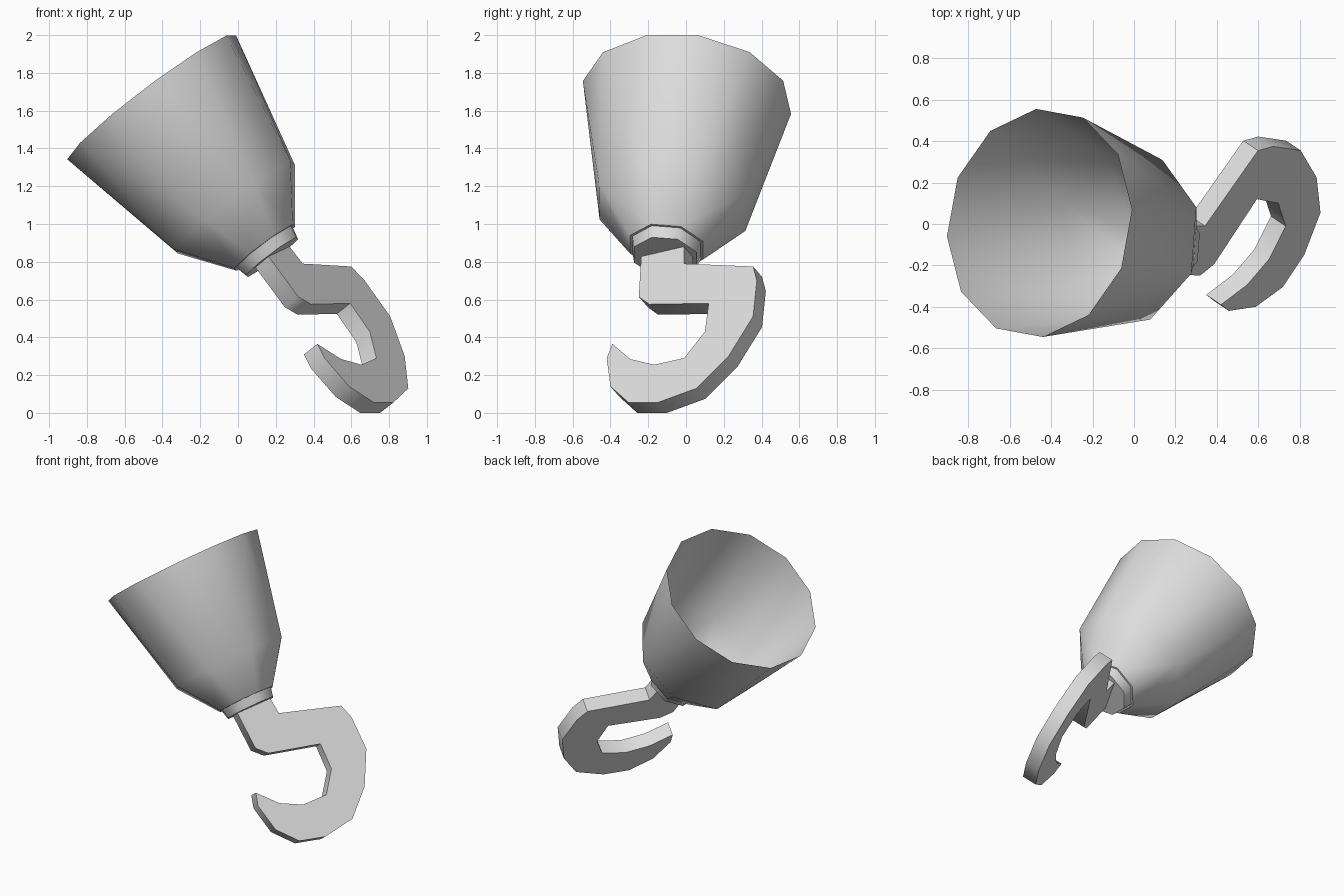
import bpy, bmesh, math
from mathutils import Vector

if "Cube" in bpy.data.objects:
    bpy.data.objects.remove(bpy.data.objects["Cube"], do_unlink=True)

# One plain metal colour
metal = bpy.data.materials.new("light_grey_metal")
metal.use_nodes = True
GREY = (0.72, 0.72, 0.72, 1.0)
metal.diffuse_color = GREY
metal.node_tree.nodes["Principled BSDF"].inputs["Base Color"].default_value = GREY

# Tilted frame of the cup: rim centre, axis towards the hook, two radial directions
RIM = Vector((-0.457, 0.005, 1.67))
AXIS = Vector((0.598, -0.108, -0.794)).normalized()
E1 = Vector((0.801, 0.116, 0.587)).normalized()
E2 = AXIS.cross(E1).normalized()
if E2.y < 0:
    E2 = -E2


def ring(bm, depth, radius, sides, phase=0.0):
    verts = []
    for i in range(sides):
        a = math.radians(phase) + 2 * math.pi * i / sides
        co = RIM + AXIS * depth + (E1 * math.cos(a) + E2 * math.sin(a)) * radius
        verts.append(bm.verts.new(co))
    return verts


def finish(name, bm, smooth_angle):
    mesh = bpy.data.meshes.new(name)
    bm.to_mesh(mesh)
    bm.free()
    mesh.materials.append(metal)
    obj = bpy.data.objects.new(name, mesh)
    bpy.context.collection.objects.link(obj)
    bpy.ops.object.select_all(action='DESELECT')
    obj.select_set(True)
    bpy.context.view_layer.objects.active = obj
    bpy.ops.object.shade_smooth_by_angle(angle=math.radians(smooth_angle))


# Cup: hollow shell, twelve-sided open rim narrowing to eight-sided shoulder and base
bm = bmesh.new()
rim = set(ring(bm, 0.0, 0.558, 12))
ring(bm, 0.73, 0.42, 8, 15)
ring(bm, 1.0, 0.21, 8, 15)
bmesh.ops.convex_hull(bm, input=bm.verts[:])
bmesh.ops.recalc_face_normals(bm, faces=bm.faces[:])
lid = [f for f in bm.faces if all(v in rim for v in f.verts)]
bmesh.ops.delete(bm, geom=lid, context='FACES')
finish("cup", bm, 45)

# Collar between cup and hook
bm = bmesh.new()
ring(bm, 0.985, 0.20, 8, 15)
ring(bm, 1.065, 0.18, 8, 15)
bmesh.ops.convex_hull(bm, input=bm.verts[:])
bmesh.ops.dissolve_limit(bm, angle_limit=0.02, verts=bm.verts[:], edges=bm.edges[:])
bmesh.ops.recalc_face_normals(bm, faces=bm.faces[:])
finish("collar", bm, 50)

# Hook: flat outline (y, z) laid on a slanted plane, then thickened
OUTLINE = [
    (-0.01, 0.92), (-0.01, 0.79), (0.355, 0.775), (0.375, 0.70), (0.355, 0.51),
    (0.225, 0.30), (0.055, 0.13), (-0.15, 0.055), (-0.305, 0.055), (-0.40, 0.14),
    (-0.42, 0.29), (-0.39, 0.365), (-0.295, 0.285), (-0.17, 0.255), (-0.01, 0.29),
    (0.10, 0.43), (0.12, 0.58), (-0.195, 0.575), (-0.25, 0.615), (-0.235, 0.86),
]
normal = Vector((1.0, -0.67, 0.78)).normalized()
bm = bmesh.new()
face = bm.faces.new([bm.verts.new((0.966 + 0.67 * y - 0.78 * z, y, z)) for y, z in OUTLINE])
back = bmesh.ops.extrude_face_region(bm, geom=[face], use_keep_orig=True)
moved = [g for g in back["geom"] if isinstance(g, bmesh.types.BMVert)]
bmesh.ops.translate(bm, verts=moved, vec=normal * -0.102)
bmesh.ops.recalc_face_normals(bm, faces=bm.faces[:])
finish("hook", bm, 50)
